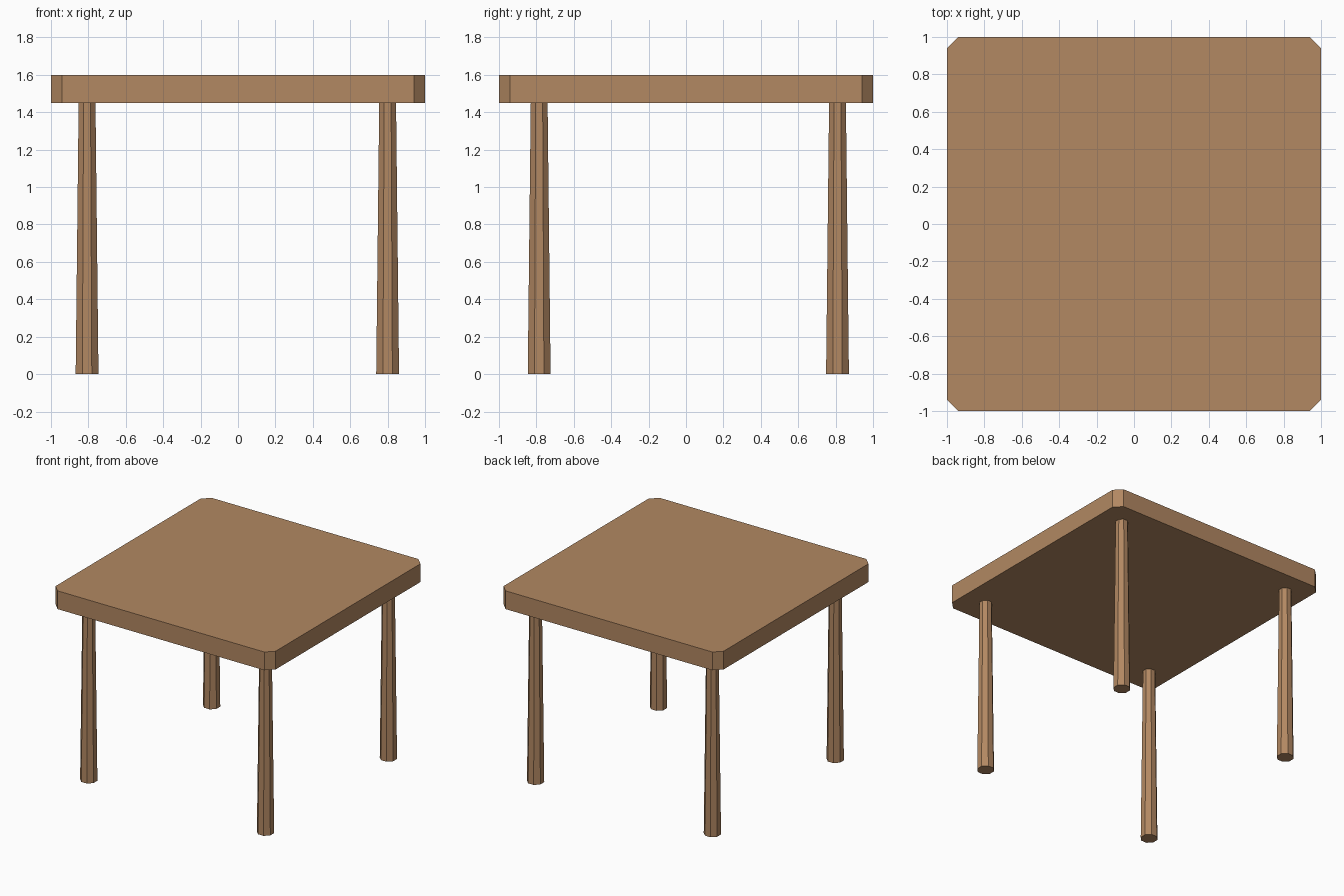
import bpy, bmesh, math
from mathutils import Matrix

if "Cube" in bpy.data.objects:
    bpy.data.objects.remove(bpy.data.objects["Cube"])

wood = bpy.data.materials.new("wood brown")
wood.diffuse_color = (0.445, 0.246, 0.122, 1)
wood.use_nodes = True
wood.node_tree.nodes["Principled BSDF"].inputs["Base Color"].default_value = wood.diffuse_color


def add_object(name, bm):
    bmesh.ops.recalc_face_normals(bm, faces=bm.faces)
    mesh = bpy.data.meshes.new(name)
    bm.to_mesh(mesh)
    bm.free()
    mesh.materials.append(wood)
    obj = bpy.data.objects.new(name, mesh)
    bpy.context.collection.objects.link(obj)
    return obj


# Square top with cut vertical corners
bm = bmesh.new()
bmesh.ops.create_cube(bm, size=1, matrix=Matrix.Translation((0, 0, 1.525)) @ Matrix.Diagonal((2, 2, 0.15, 1)))
corners = [e for e in bm.edges if abs(e.verts[0].co.z - e.verts[1].co.z) > 0.1]
bmesh.ops.bevel(bm, geom=corners, offset=0.06, segments=1, affect='EDGES')
add_object("table_top", bm)

# Four tapered octagonal legs, wider at the foot
LEG_HEIGHT = 1.45
FLAT = math.cos(math.pi / 8)
for side, x in (("left", -0.807), ("right", 0.80)):
    for end, y in (("front", -0.785), ("back", 0.81)):
        bm = bmesh.new()
        place = Matrix.Translation((x, y, LEG_HEIGHT / 2)) @ Matrix.Rotation(math.pi / 8, 4, 'Z')
        bmesh.ops.create_cone(bm, cap_ends=True, segments=8, radius1=0.061 / FLAT,
                              radius2=0.045 / FLAT, depth=LEG_HEIGHT, matrix=place)
        add_object(f"{end}_{side}_leg", bm)
